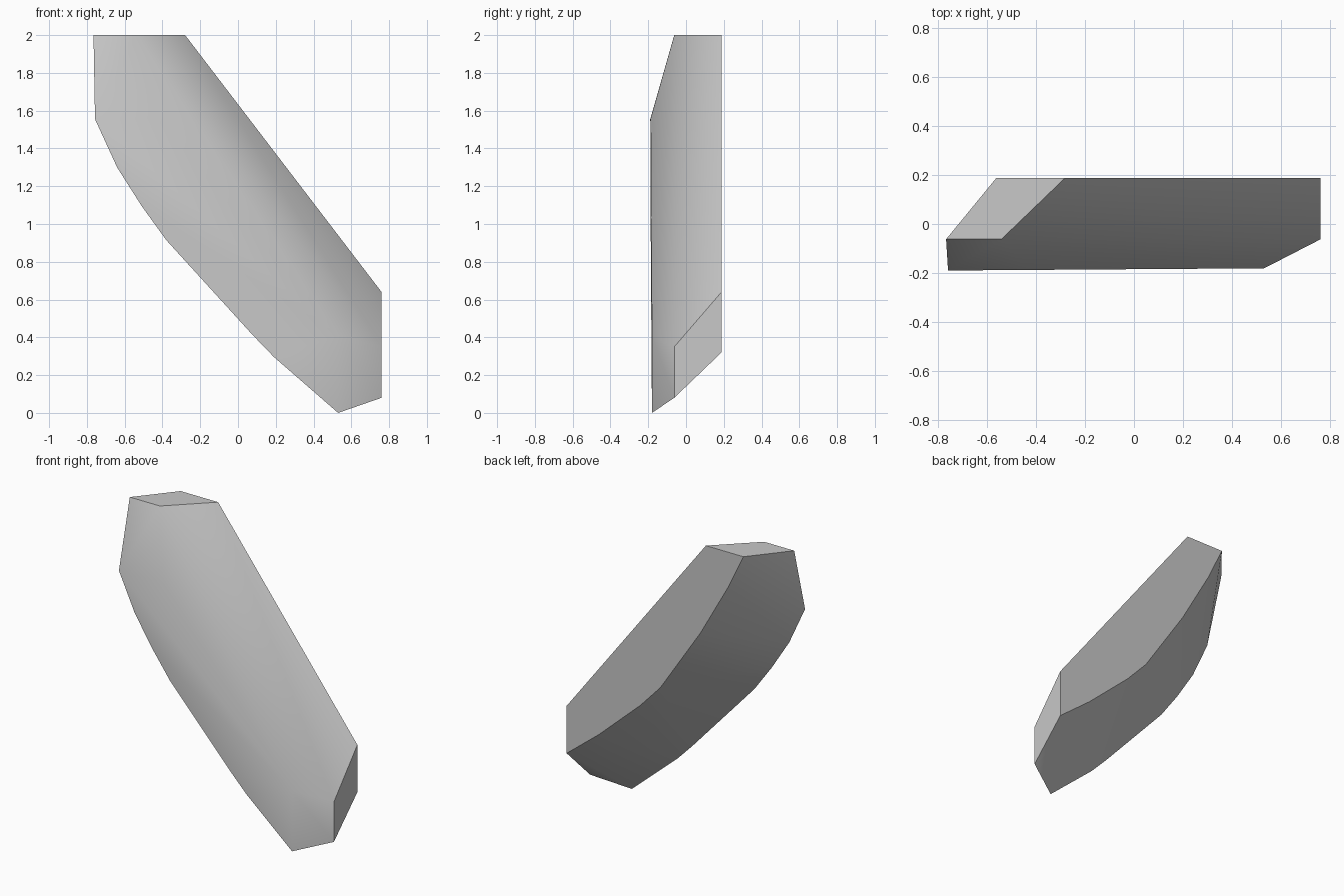
import bpy
import bmesh
from math import radians

cube = bpy.data.objects.get("Cube")
if cube:
    bpy.data.objects.remove(cube, do_unlink=True)

# Plain grey stone
stone = bpy.data.materials.new("grey_stone")
stone.use_nodes = True
grey = (0.58, 0.58, 0.58, 1)
stone.diffuse_color = grey
stone.node_tree.nodes["Principled BSDF"].inputs["Base Color"].default_value = grey

# Cross-section outlines (x, z) keyed by their depth y
back_outline = [(-0.28, 2), (0.76, 0.64), (0.76, 0.32), (0.52, 0.51), (0.21, 0.79),
                (0.06, 0.95), (-0.24, 1.4), (-0.45, 1.77), (-0.56, 2)]
middle_outline = [(-0.54, 2), (0.76, 0.35), (0.76, 0.08), (-0.765, 2)]
front_outline = [(-0.43, 1.56), (0.53, 0.41), (0.53, 0), (0.19, 0.296), (0.077, 0.413),
                 (-0.38, 0.915), (-0.51, 1.095), (-0.64, 1.3), (-0.757, 1.555)]

bm = bmesh.new()
for x, z in back_outline:
    bm.verts.new((x, 0.188, z))
for x, z in middle_outline:
    bm.verts.new((x, -0.062, z))
for x, z in front_outline:
    # The front face leans back very slightly towards the lower end
    bm.verts.new((x, -0.184 + 0.007 * x, z))

# Wrap the outlines into one faceted slab and merge coplanar triangles
hull = bmesh.ops.convex_hull(bm, input=bm.verts)
loose = [v for v in bm.verts if not v.link_faces]
bmesh.ops.delete(bm, geom=loose, context='VERTS')
bmesh.ops.dissolve_limit(bm, angle_limit=radians(0.5), verts=bm.verts, edges=bm.edges)
bmesh.ops.recalc_face_normals(bm, faces=bm.faces)

mesh = bpy.data.meshes.new("rock_slab")
bm.to_mesh(mesh)
bm.free()
mesh.materials.append(stone)
slab = bpy.data.objects.new("rock_slab", mesh)
bpy.context.collection.objects.link(slab)

# Soft curved underside, crisp bevels
bpy.ops.object.select_all(action='DESELECT')
slab.select_set(True)
bpy.context.view_layer.objects.active = slab
bpy.ops.object.shade_smooth_by_angle(angle=radians(30))
